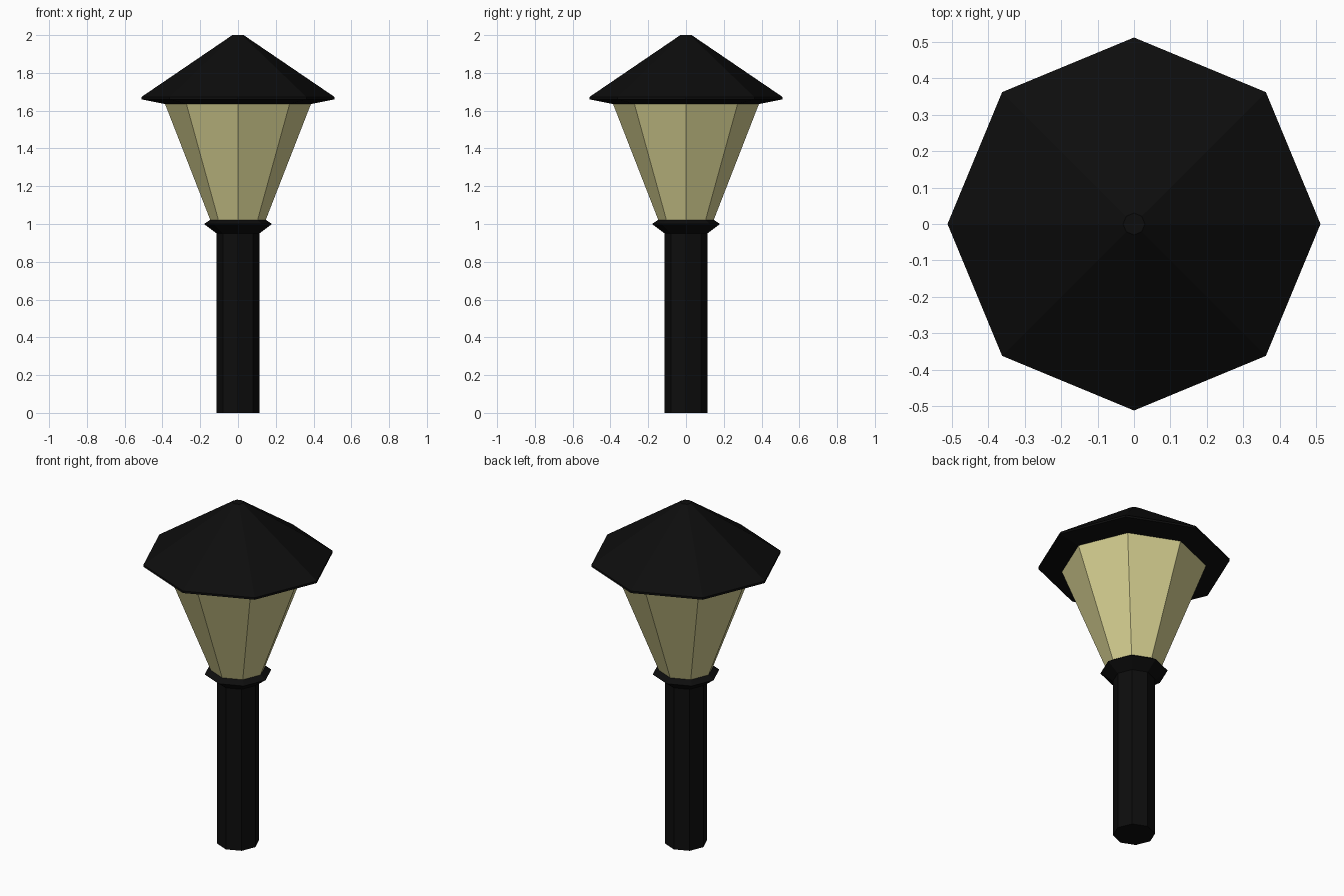
import bpy, bmesh, math

if "Cube" in bpy.data.objects:
    bpy.data.objects.remove(bpy.data.objects["Cube"])

SIDES = 8


def material(name, rgb):
    m = bpy.data.materials.new(name)
    m.diffuse_color = (*rgb, 1.0)
    m.use_nodes = True
    m.node_tree.nodes["Principled BSDF"].inputs["Base Color"].default_value = m.diffuse_color
    return m


black = material("black metal", (0.004, 0.004, 0.004))
cream = material("cream glass", (0.66, 0.62, 0.28))


def lathe(name, profile, mat):
    """Octagonal solid with corners on the axes, from (radius, z) rings."""
    bm = bmesh.new()
    rings = []
    for r, z in profile:
        angles = [2 * math.pi * i / SIDES for i in range(SIDES)]
        rings.append([bm.verts.new((r * math.cos(a), r * math.sin(a), z)) for a in angles])
    for low, high in zip(rings, rings[1:]):
        for i in range(SIDES):
            j = (i + 1) % SIDES
            bm.faces.new((low[i], low[j], high[j], high[i]))
    bm.faces.new(rings[0][::-1])
    bm.faces.new(rings[-1])
    mesh = bpy.data.meshes.new(name)
    bm.to_mesh(mesh)
    bm.free()
    mesh.materials.append(mat)
    obj = bpy.data.objects.new(name, mesh)
    bpy.context.collection.objects.link(obj)
    return obj


# Post
lathe("post", [(0.113, 0), (0.113, 0.95)], black)
# Flared collar under the glass
lathe("collar", [(0.113, 0.95), (0.18, 1.0), (0.147, 1.022)], black)
# Tapered glass shade
lathe("glass_shade", [(0.147, 1.022), (0.386, 1.635)], cream)
# Roof with sloped underside, thin rim and small flat tip
lathe("roof", [(0.386, 1.635), (0.512, 1.66), (0.512, 1.672), (0.03, 2.0)], black)
